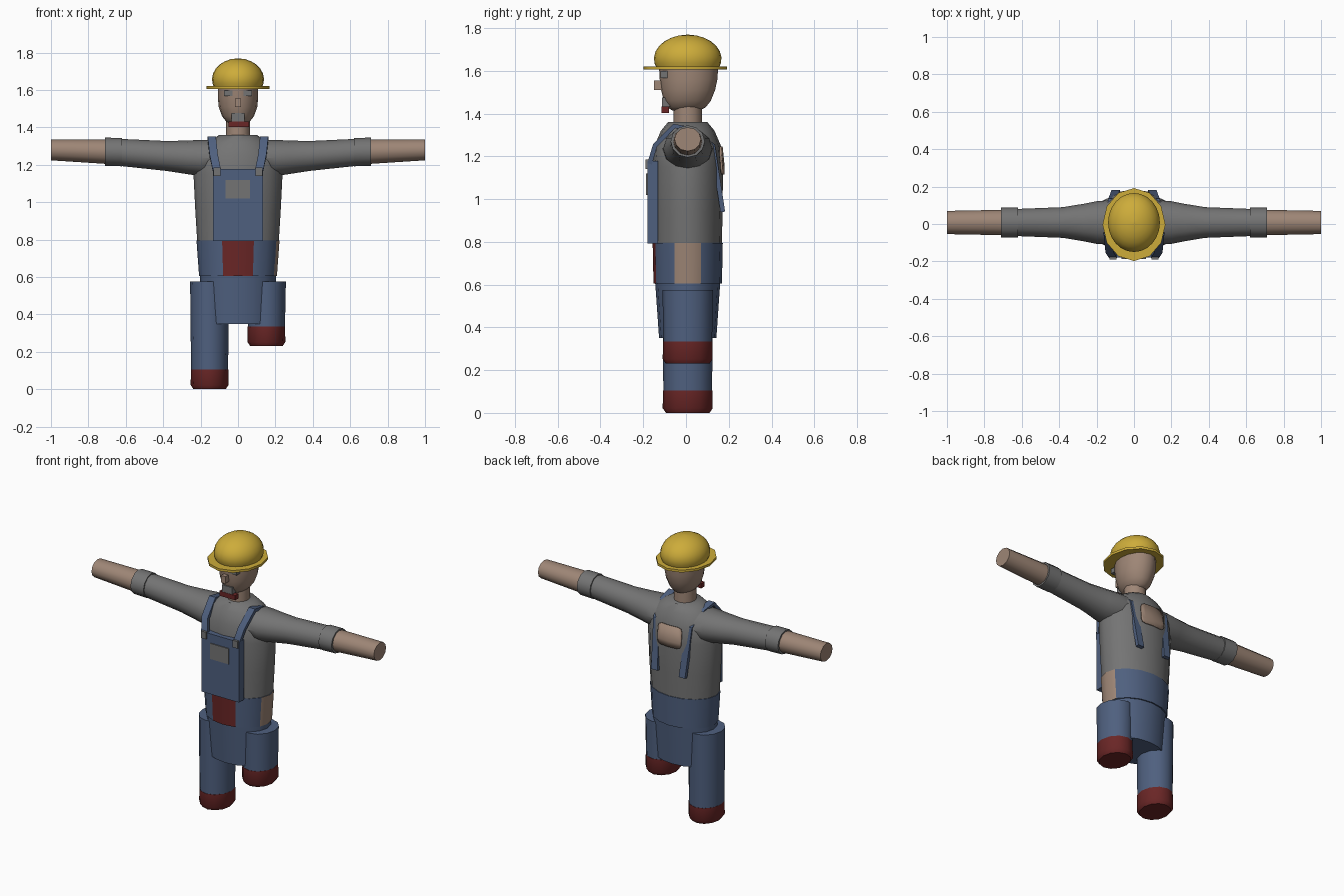
import bpy, bmesh, math
from mathutils import Vector

if "Cube" in bpy.data.objects:
    bpy.data.objects.remove(bpy.data.objects["Cube"])

CY = 0.008  # depth centre of the body


def material(name, rgb):
    m = bpy.data.materials.new(name)
    lin = [((c / 255 + 0.055) / 1.055) ** 2.4 for c in rgb]
    m.diffuse_color = (*lin, 1)
    m.use_nodes = True
    m.node_tree.nodes["Principled BSDF"].inputs["Base Color"].default_value = m.diffuse_color
    return m


YELLOW = material("hat_yellow", (205, 172, 58))
SKIN = material("skin_tan", (158, 134, 118))
GREY = material("shirt_grey", (116, 116, 116))
BLUE = material("denim_blue", (79, 96, 127))
RED = material("dark_red", (106, 38, 38))


def finish(name, bm, *mats, angle=35):
    bmesh.ops.recalc_face_normals(bm, faces=bm.faces)
    me = bpy.data.meshes.new(name)
    bm.to_mesh(me)
    bm.free()
    ob = bpy.data.objects.new(name, me)
    bpy.context.collection.objects.link(ob)
    for m in mats:
        me.materials.append(m)
    bpy.ops.object.select_all(action='DESELECT')
    ob.select_set(True)
    bpy.context.view_layer.objects.active = ob
    bpy.ops.object.shade_smooth_by_angle(angle=math.radians(angle))
    return ob


def skin_rings(bm, rings):
    """Bridge closed rings of points and cap both ends."""
    vs = [[bm.verts.new(p) for p in r] for r in rings]
    n = len(vs[0])
    for a, b in zip(vs, vs[1:]):
        for i in range(n):
            j = (i + 1) % n
            bm.faces.new((a[i], a[j], b[j], b[i]))
    bm.faces.new(vs[0][::-1])
    bm.faces.new(vs[-1])


def loft(name, rings, *mats, n=16, axis='z', angle=35):
    """Elliptical rings (position, centre a, centre b, radius a, radius b)."""
    bm = bmesh.new()
    out = []
    for t, a, b, ra, rb in rings:
        pts = []
        for i in range(n):
            w = 2 * math.pi * i / n
            u, v = a + ra * math.cos(w), b + rb * math.sin(w)
            pts.append((u, v, t) if axis == 'z' else (t, u, v))
        out.append(pts)
    skin_rings(bm, out)
    return finish(name, bm, *mats, angle=angle)


def upright(name, rows, *mats, x=0, n=16, angle=35):
    return loft(name, [(z, x, CY, rx, ry) for z, rx, ry in rows], *mats, n=n, angle=angle)


def box(name, x, y, z, mat):
    bm = bmesh.new()
    bmesh.ops.create_cube(bm, size=1)
    for v in bm.verts:
        v.co = [lo + (c + 0.5) * (hi - lo) for c, (lo, hi) in zip(v.co, (x, y, z))]
    return finish(name, bm, mat)


# Shirt body
upright("shirt", [(0.79, 0.218, 0.160), (0.95, 0.228, 0.163), (1.15, 0.238, 0.165),
                  (1.25, 0.225, 0.155), (1.32, 0.165, 0.125), (1.36, 0.10, 0.092)], GREY, angle=45)

# Waistband with a red front panel and a bare patch on one side
waist = upright("waistband", [(0.605, 0.208, 0.160), (0.795, 0.222, 0.164)], BLUE, RED, SKIN)
for p in waist.data.polygons:
    c = p.center
    if abs(p.normal.z) > 0.7:
        continue
    if c.y < 0 and abs(c.x) < 0.08:
        p.material_index = 1
    elif c.x > 0 and abs(c.y - CY) < 0.06:
        p.material_index = 2

# Pelvis
upright("pelvis", [(0.35, 0.195, 0.134), (0.58, 0.203, 0.150), (0.606, 0.203, 0.152)], BLUE)

# Legs and boots, one leg raised
for side, base in ((-1, 0.0), (1, 0.23)):
    tag = "left" if side > 0 else "right"
    x = 0.152 * side
    upright("leg_" + tag, [(base + 0.10, 0.099, 0.114), (0.575, 0.104, 0.118)], BLUE, x=x, n=12)
    upright("boot_" + tag, [(base, 0.086, 0.102), (base + 0.022, 0.101, 0.117),
                            (base + 0.105, 0.100, 0.116)], RED, x=x, n=12)

# Arms: sleeve, cuff and bare forearm
for s in (-1, 1):
    tag = "left" if s > 0 else "right"

    def arm(name, rows, mat):
        loft(name + "_" + tag, [(s * x, CY, z, ry, rz) for x, z, ry, rz in rows],
             mat, n=12, axis='x')

    arm("sleeve", [(0.10, 1.235, 0.120, 0.100), (0.20, 1.236, 0.114, 0.097),
                   (0.27, 1.240, 0.100, 0.090), (0.38, 1.247, 0.082, 0.080),
                   (0.64, 1.267, 0.072, 0.072)], GREY)
    arm("cuff", [(0.62, 1.268, 0.080, 0.076), (0.712, 1.270, 0.080, 0.075)], GREY)
    arm("forearm", [(0.69, 1.270, 0.068, 0.066), (1.0, 1.280, 0.062, 0.056)], SKIN)

# Neck and head
upright("neck", [(1.33, 0.066, 0.068), (1.44, 0.064, 0.066)], SKIN, n=12)
loft("head", [(z, 0, y, rx, ry) for z, y, rx, ry in (
    (1.415, 0.0, 0.040, 0.065), (1.43, 0.003, 0.062, 0.090), (1.46, 0.006, 0.086, 0.110),
    (1.51, 0.010, 0.103, 0.126), (1.56, 0.012, 0.108, 0.135), (1.615, 0.012, 0.108, 0.138))],
    SKIN, angle=50)
box("nose", (-0.015, 0.015), (-0.15, -0.10), (1.51, 1.555), SKIN)
for s in (-1, 1):
    box("eye", sorted((0.030 * s, 0.074 * s)), (-0.120, -0.07), (1.567, 1.598), GREY)
box("moustache", (-0.036, 0.036), (-0.112, -0.05), (1.432, 1.476), GREY)
box("mouth", (-0.052, 0.060), (-0.114, -0.080), (1.402, 1.432), RED)

# Hard hat: squashed dome and flat brim
dome = []
for i in range(9):
    a = math.radians(-24 + i * 14)
    dome.append((1.656 + 0.113 * math.sin(a), 0.139 * math.cos(a), 0.158 * math.cos(a)))
dome.append((1.769, 0.004, 0.004))
upright("hat_dome", dome, YELLOW, n=24, angle=60)
loft("hat_brim", [(1.606, 0, -0.003, 0.168, 0.195), (1.621, 0, -0.003, 0.168, 0.195)],
     YELLOW, n=12)

# Bib, pocket and strap clips
box("bib", (-0.133, 0.133), (-0.180, -0.130), (0.792, 1.178), BLUE)
box("bib_pocket", (-0.067, 0.064), (-0.186, -0.178), (1.02, 1.12), GREY)
for s in (-1, 1):
    box("strap_clip", sorted((0.094 * s, 0.130 * s)), (-0.190, -0.170), (1.14, 1.185), GREY)

# Shoulder straps running from the bib over to the back
path = [Vector(p) for p in ((0.112, -0.170, 1.165), (0.130, -0.145, 1.25), (0.140, -0.055, 1.342),
                            (0.135, 0.030, 1.325), (0.115, 0.125, 1.25), (0.098, 0.172, 0.94))]
for s in (-1, 1):
    bm = bmesh.new()
    rings = []
    for i, p in enumerate(path):
        d = path[min(i + 1, len(path) - 1)] - path[max(i - 1, 0)]
        n = Vector((0, -d.z, d.y)).normalized() * 0.011
        w = Vector((0.022, 0, 0))
        ring = (p - w - n, p + w - n, p + w + n, p - w + n)
        rings.append([(q.x * s, q.y, q.z) for q in ring])
    skin_rings(bm, rings)
    finish("strap", bm, BLUE)

# Rounded patch following the curve of the back
bm = bmesh.new()
cols = []
for x in (-0.083, -0.076, -0.058, 0.0, 0.058, 0.076, 0.083):
    edge = max(0, abs(x) - 0.058)
    h = 0.041 + math.sqrt(max(0, 0.025 ** 2 - edge ** 2))
    col = []
    for z in (1.18 - h, 1.15, 1.18 + h):
        ry = 0.165 - 0.1 * max(0, z - 1.15)
        y = CY + ry * math.sqrt(1 - (x / 0.235) ** 2) + 0.004
        col.append(bm.verts.new((x, y, z)))
    cols.append(col)
for a, b in zip(cols, cols[1:]):
    for k in range(2):
        bm.faces.new((a[k], a[k + 1], b[k + 1], b[k]))
patch = finish("back_patch", bm, SKIN)
solid = patch.modifiers.new("thickness", 'SOLIDIFY')
solid.thickness = 0.008
solid.offset = 0
